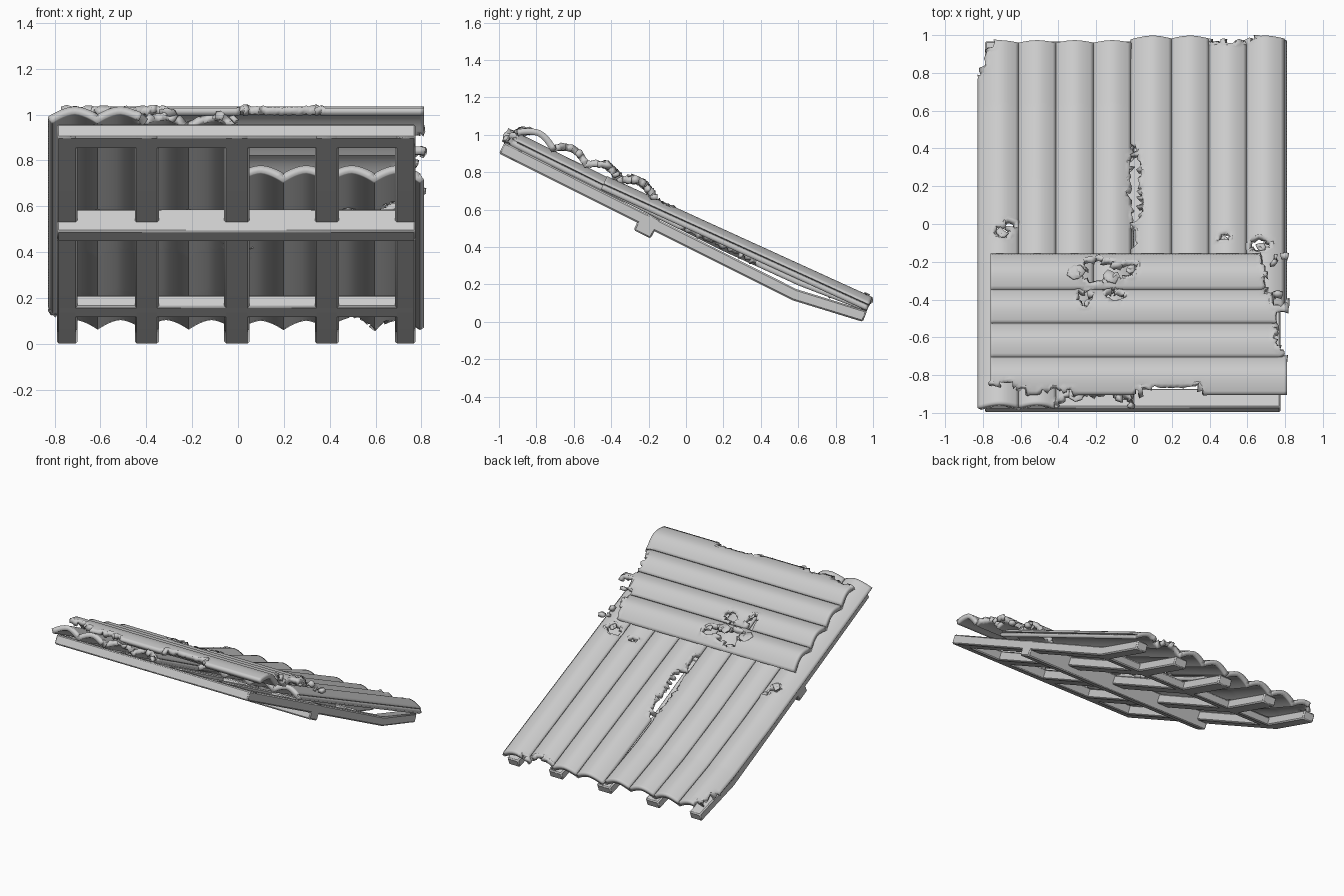
import bpy, bmesh, math, random
from mathutils import Vector, noise

if "Cube" in bpy.data.objects:
    bpy.data.objects.remove(bpy.data.objects["Cube"])

random.seed(4)
PITCH, RISE, THICK = 0.2, 0.045, 0.034     # corrugation period, height, sheet thickness


def finish(bm, name, angle):
    me = bpy.data.meshes.new(name)
    bm.to_mesh(me)
    bm.free()
    ob = bpy.data.objects.new(name, me)
    bpy.context.collection.objects.link(ob)
    bpy.ops.object.select_all(action='DESELECT')
    ob.select_set(True)
    bpy.context.view_layer.objects.active = ob
    bpy.ops.object.shade_smooth_by_angle(angle=math.radians(angle))
    return ob


def timber(name, profile, x0, x1):
    """Side profile (y, z) extruded along x with softened edges."""
    bm = bmesh.new()
    face = bm.faces.new([bm.verts.new((x0, y, z)) for y, z in profile])
    ext = bmesh.ops.extrude_face_region(bm, geom=[face])
    verts = [g for g in ext['geom'] if isinstance(g, bmesh.types.BMVert)]
    bmesh.ops.translate(bm, verts=verts, vec=(x1 - x0, 0, 0))
    bmesh.ops.recalc_face_normals(bm, faces=bm.faces)
    ob = finish(bm, name, 30)
    bev = ob.modifiers.new("soft_edges", 'BEVEL')
    bev.width, bev.segments = 0.008, 1


def path_sampler(points):
    """Return total length and a function s -> (position, upward normal) in the yz plane."""
    pts = [Vector((0, y, z)) for y, z in points]
    lens = [(b - a).length for a, b in zip(pts, pts[1:])]

    def at(s):
        for i, l in enumerate(lens):
            if s <= l or i == len(lens) - 1:
                d = (pts[i + 1] - pts[i]) / l
                return pts[i] + d * s, Vector((0, -d.z, d.y))
            s -= l
    return sum(lens), at


def arch(t):
    """Arch height: cusps at multiples of the pitch, crest halfway."""
    u = 2 * ((t / PITCH) % 1.0) - 1
    return RISE * (1 - abs(u) ** 1.6)


def sheet(name, path, x0, x1, tears, ribs_along_x=False):
    """Corrugated sheet with torn areas given as ellipses (x, y, rx, ry) seen from above."""
    step = PITCH / 12
    length, at = path_sampler(path)
    nx, ns = round((x1 - x0) / step), round(length / step)
    bm = bmesh.new()
    grid = []
    for j in range(ns + 1):
        s = length * j / ns
        p, n = at(s)
        row = []
        for i in range(nx + 1):
            x = x0 + (x1 - x0) * i / nx
            # phase is taken from the index so cusps fall exactly on grid lines
            h = arch(j * step) if ribs_along_x else arch(i * step)
            row.append(bm.verts.new(Vector((x, 0, 0)) + p + n * h))
        grid.append(row)
    for j in range(ns):
        for i in range(nx):
            bm.faces.new((grid[j][i], grid[j][i + 1], grid[j + 1][i + 1], grid[j + 1][i]))
    # tear out the damaged areas
    gone = []
    for f in bm.faces:
        c = f.calc_center_median()
        ragged = 1 + 0.9 * noise.noise(c * 28)
        if any(((c.x - x) / rx) ** 2 + ((c.y - y) / ry) ** 2 < ragged for x, y, rx, ry in tears):
            gone.append(f)
    rim = {v for f in gone for v in f.verts}
    bmesh.ops.delete(bm, geom=gone, context='FACES')
    # ragged, curled rim around each tear
    n = at(length * 0.5)[1]
    for v in rim:
        if v.is_valid:
            v.co += Vector((random.uniform(-1, 1), random.uniform(-1, 1), 0)) * 0.006
            v.co += n * random.uniform(-0.008, 0.016)
    bm.normal_update()
    ob = finish(bm, name, 30)
    sol = ob.modifiers.new("thickness", 'SOLIDIFY')
    sol.thickness, sol.offset = THICK, 1.0


# rafters, kicked up at the eave
rafter = [(-1, 0.9), (0.57, 0.115), (0.945, 0), (0.968, 0.058), (0.59, 0.175), (-0.97, 0.96)]
for i, (a, b) in enumerate([(-0.79, -0.70), (-0.45, -0.345), (-0.06, 0.05),
                            (0.335, 0.44), (0.685, 0.775)]):
    timber(f"rafter_{i + 1}", rafter, a, b)

# cross beams
timber("ridge_beam", [(-1, 0.9), (-0.9, 0.85), (-0.87, 0.91), (-0.97, 0.96)], -0.79, 0.775)
timber("middle_purlin", [(-0.28, 0.49), (-0.19, 0.445), (-0.135, 0.545), (-0.235, 0.59)],
       -0.79, 0.775)
timber("eave_beam", [(0.48, 0.16), (0.57, 0.115), (0.595, 0.165), (0.505, 0.215)], -0.785, 0.77)

# left sheet, sagging onto the rafters
sheet("left_roof_sheet", [(-0.985, 0.965), (0.2, 0.378), (0.6, 0.195), (0.945, 0.062)],
      -0.81, 0.0,
      [(-0.2, -0.97, 0.2, 0.06), (-0.81, 0.88, 0.025, 0.1), (-0.77, 0.94, 0.025, 0.03),
       (0.0, 0.18, 0.04, 0.2), (-0.7, -0.05, 0.03, 0.03), (-0.66, -0.02, 0.02, 0.02)])

# right sheet, shorter and stiff
sheet("right_roof_sheet", [(-0.455, 0.707), (0.965, 0.06)], 0.0, 0.81,
      [(0.0, 0.18, 0.045, 0.2), (0.0, -0.08, 0.02, 0.06), (0.52, 0.99, 0.16, 0.03),
       (0.48, -0.08, 0.02, 0.025), (0.67, -0.12, 0.04, 0.03)])

# ridge sheet laid across the other two
sheet("ridge_roof_sheet", [(-0.90, 0.995), (-0.185, 0.65)], -0.76, 0.81,
      [(0.80, -0.30, 0.10, 0.13), (0.71, -0.20, 0.03, 0.06), (0.82, -0.56, 0.07, 0.13),
       (-0.68, -0.91, 0.10, 0.06), (-0.42, -0.92, 0.14, 0.035), (0.2, -0.92, 0.20, 0.06),
       (-0.19, -0.26, 0.10, 0.045), (-0.05, -0.25, 0.05, 0.03),
       (-0.26, -0.40, 0.03, 0.035), (-0.1, -0.40, 0.05, 0.02)],
      ribs_along_x=True)


def flap(name, x, y, z, size):
    """Curled shard of torn sheet hanging at the edge of a tear."""
    bm = bmesh.new()
    tilt = math.atan(0.48)
    verts = []
    for k in range(7):
        a = k * math.tau / 7
        r = size * random.uniform(0.5, 1.1)
        u, w = r * math.cos(a), r * math.sin(a)
        h = random.uniform(0, 0.02)
        verts.append(bm.verts.new((x + u, y + w * math.cos(tilt), z - w * math.sin(tilt) + h)))
    mid = bm.verts.new((x, y, z))
    for k in range(7):
        bm.faces.new((mid, verts[k], verts[(k + 1) % 7]))
    ob = finish(bm, name, 20)
    sol = ob.modifiers.new("thickness", 'SOLIDIFY')
    sol.thickness, sol.offset = 0.008, 0


# loose shards around the tears
for i, (x, y, z, size) in enumerate([(-0.31, -0.25, 0.755, 0.05), (-0.13, -0.28, 0.765, 0.05),
                                     (-0.02, -0.24, 0.75, 0.04), (-0.24, -0.42, 0.83, 0.03),
                                     (-0.7, -0.05, 0.58, 0.04), (0.48, -0.08, 0.58, 0.025),
                                     (0.67, -0.12, 0.62, 0.03), (-0.3, -0.9, 0.99, 0.05)]):
    flap(f"torn_shard_{i + 1}", x, y, z, size)
